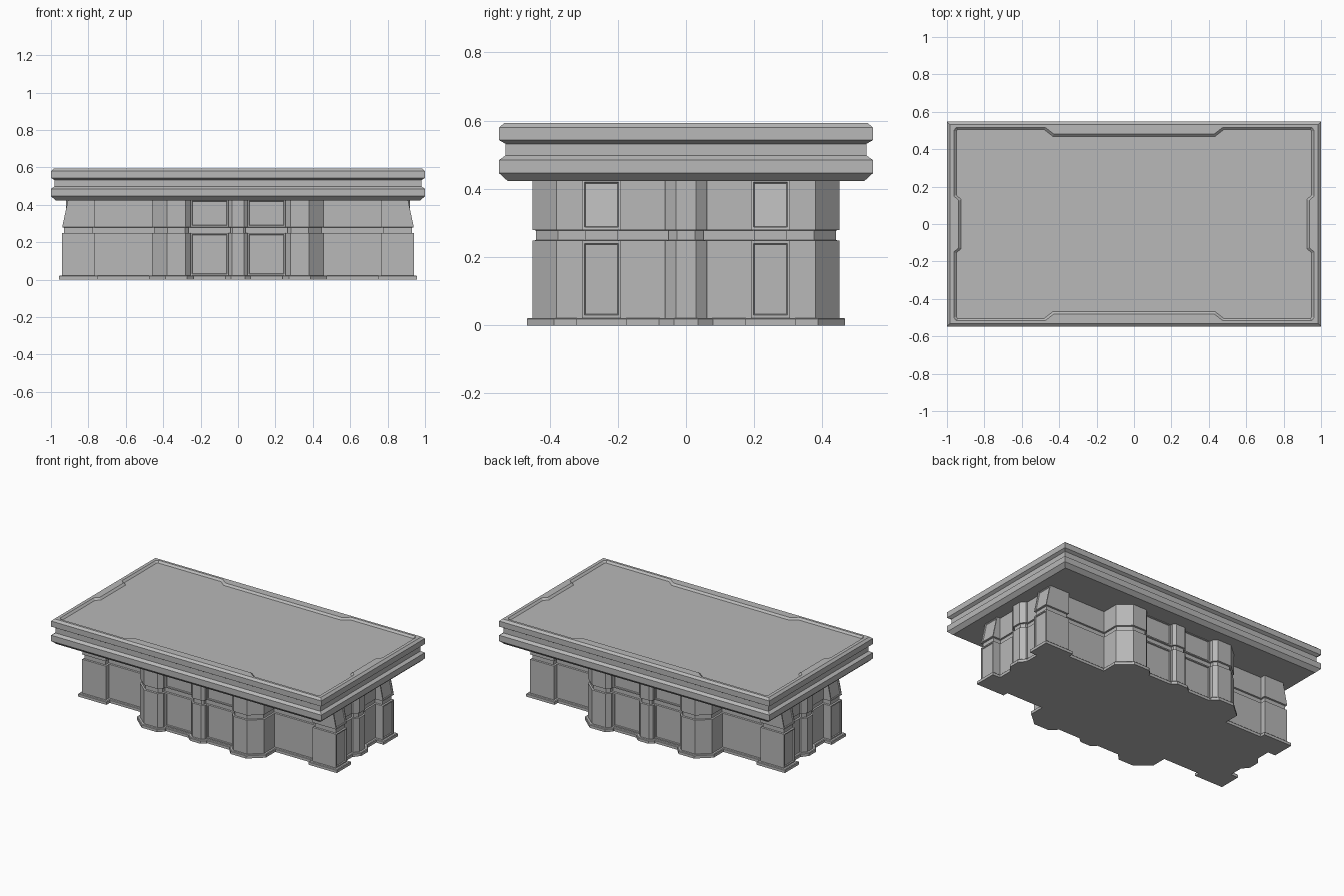
import bpy, bmesh
from mathutils import Vector

if "Cube" in bpy.data.objects:
    bpy.data.objects.remove(bpy.data.objects["Cube"])

grey = bpy.data.materials.new("dark_grey")
grey.diffuse_color = (0.48, 0.48, 0.48, 1)
grey.use_nodes = True
grey.node_tree.nodes["Principled BSDF"].inputs["Base Color"].default_value = grey.diffuse_color


def mirror4(quarter):
    """Expand a first-quadrant outline (+x axis to +y axis) to a closed loop."""
    q, r = list(quarter), list(reversed(quarter))
    return (q + [(-x, y) for x, y in r] + [(-x, -y) for x, y in q]
            + [(x, -y) for x, y in r])


def offset(pts, d):
    """Mitred outward offset of a counter-clockwise outline."""
    out, n = [], len(pts)
    for i in range(n):
        a, b, c = (Vector(pts[(i + k) % n]) for k in (-1, 0, 1))
        e1, e2 = (b - a).normalized(), (c - b).normalized()
        n1, n2 = Vector((e1.y, -e1.x)), Vector((e2.y, -e2.x))
        out.append(b + (n1 + n2) * d / (1 + n1.dot(n2)))
    return out


def loft(pts, layers, shape=None):
    """Stack (z, offset) copies of an outline into a closed solid."""
    bm = bmesh.new()
    rings = []
    for z, d in layers:
        ring = []
        for p in offset(pts, d):
            x, y = shape(p.x, p.y, z) if shape else (p.x, p.y)
            ring.append(bm.verts.new((x, y, z)))
        rings.append(ring)
    n = len(pts)
    for lo, hi in zip(rings, rings[1:]):
        for i in range(n):
            j = (i + 1) % n
            bm.faces.new((lo[i], lo[j], hi[j], hi[i]))
    bm.faces.new(list(reversed(rings[0])))
    bm.faces.new(rings[-1])
    bm.normal_update()
    return bm


def to_object(bm, name):
    me = bpy.data.meshes.new(name)
    bm.to_mesh(me)
    bm.free()
    me.materials.append(grey)
    ob = bpy.data.objects.new(name, me)
    bpy.context.collection.objects.link(ob)
    return ob


# Pedestal: end pilaster, corner post, recessed wall, big pilaster, door bay, centre pilaster
plan = mirror4([
    (0.92, 0.03), (0.895, 0.062), (0.885, 0.062), (0.885, 0.19),
    (0.94, 0.19), (0.94, 0.305), (0.765, 0.305), (0.765, 0.27),
    (0.46, 0.27), (0.46, 0.38), (0.38, 0.45), (0.28, 0.45),
    (0.255, 0.425), (0.255, 0.405), (0.05, 0.405), (0.05, 0.42), (0.032, 0.435)])


def lean(x, y, z):
    # corner posts lean inward towards the top
    if abs(y) > 0.17 and abs(x) > 0.925 and z > 0.28:
        x -= (0.032 if x > 0 else -0.032) * (z - 0.28) / 0.15
    return x, y


base = loft(plan, [(0, 0.017), (0.018, 0.017), (0.022, 0.013), (0.022, 0),
                   (0.248, 0), (0.25, -0.01), (0.278, -0.01), (0.28, 0),
                   (0.428, 0)], lean)

# Framed recessed panels on the door bays and corner post ends
panels = []
for f in base.faces:
    c = f.calc_center_median()
    zs = [v.co.z for v in f.verts]
    if len(f.verts) != 4 or max(zs) - min(zs) < 0.1:
        continue
    door = abs(abs(c.y) - 0.405) < 0.003 and 0.1 < abs(c.x) < 0.2
    post = abs(c.y) > 0.2 and abs(c.x) > 0.91 and abs(f.normal.x) > 0.8
    if door or post:
        panels.append(f)
bmesh.ops.inset_individual(base, faces=panels, thickness=0.011, depth=0)
bmesh.ops.inset_individual(base, faces=panels, thickness=0.004, depth=-0.006)
to_object(base, "pedestal")

# Table top slab with a grooved, bevelled edge
slab = [(1.0, 0.548), (-1.0, 0.548), (-1.0, -0.548), (1.0, -0.548)]
top = to_object(loft(slab, [(0.423, -0.025), (0.446, 0), (0.485, 0), (0.498, -0.019),
                            (0.532, -0.019), (0.543, 0), (0.58, 0), (0.593, -0.015)]),
                "table_top")

# Shallow notched recess in the top surface
notch = mirror4([(0.937, 0.125), (0.963, 0.15), (0.963, 0.5), (0.95, 0.517),
                 (0.475, 0.517), (0.43, 0.482)])
cutter = to_object(loft(notch, [(0.581, -0.013), (0.593, 0), (0.61, 0)]), "recess_cutter")
cutter.hide_render = True
cutter.display_type = 'WIRE'
mod = top.modifiers.new("recess", 'BOOLEAN')
mod.operation = 'DIFFERENCE'
mod.solver = 'EXACT'
mod.object = cutter
